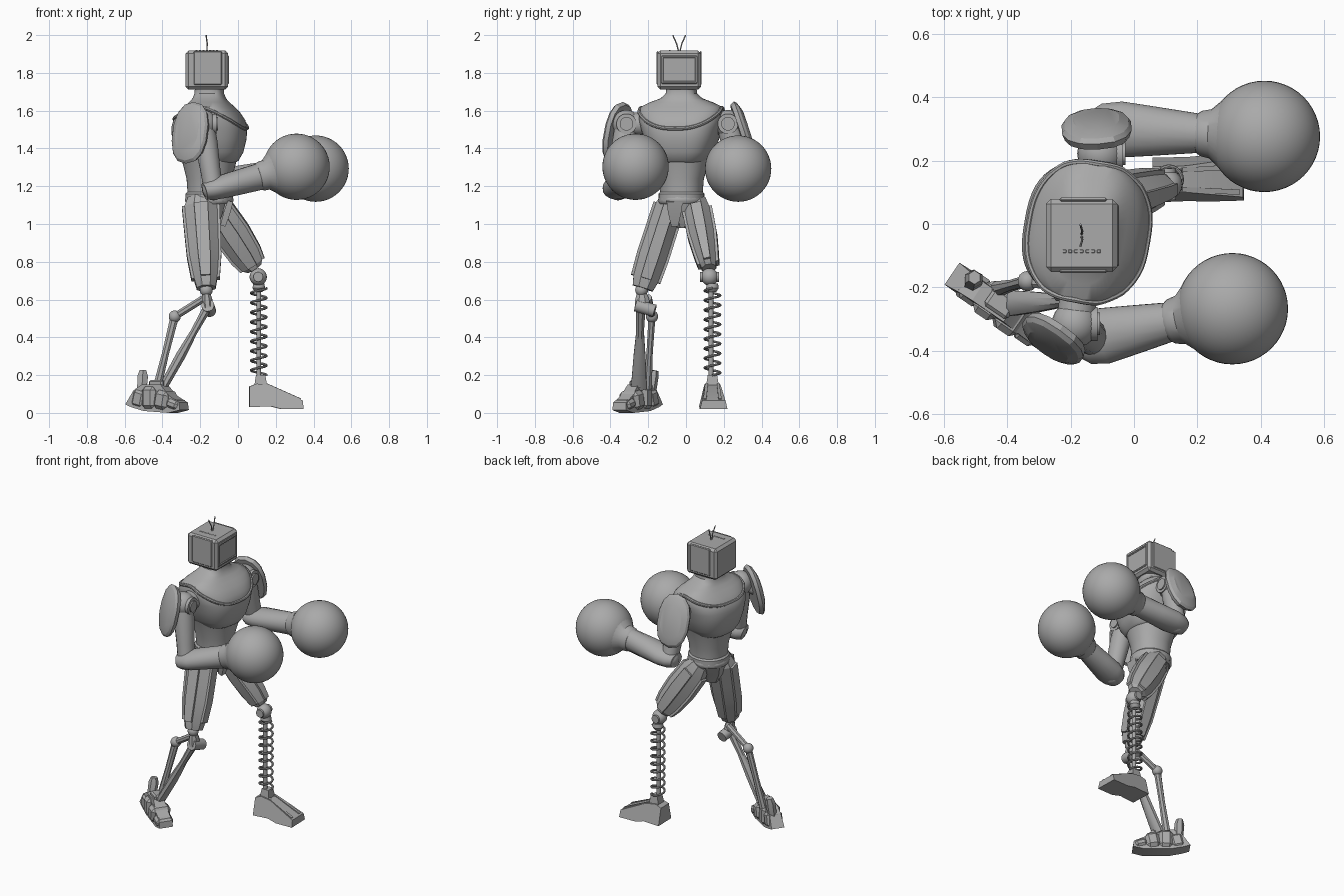
import bpy, bmesh, math
from mathutils import Vector as V, Matrix

if "Cube" in bpy.data.objects:
    bpy.data.objects.remove(bpy.data.objects["Cube"])

grey = bpy.data.materials.new("plain grey")
grey.use_nodes = True
tone = (0.4, 0.4, 0.4, 1)
grey.diffuse_color = tone
grey.node_tree.nodes["Principled BSDF"].inputs["Base Color"].default_value = tone


def finish(ob, angle=35):
    ob.data.materials.append(grey)
    bpy.ops.object.select_all(action='DESELECT')
    ob.select_set(True)
    bpy.context.view_layer.objects.active = ob
    if ob.type == 'CURVE':
        bpy.ops.object.convert(target='MESH')
    bpy.ops.object.shade_smooth_by_angle(angle=math.radians(angle))


def from_bmesh(name, bm, angle=35):
    bmesh.ops.recalc_face_normals(bm, faces=bm.faces[:])
    me = bpy.data.meshes.new(name)
    bm.to_mesh(me)
    bm.free()
    ob = bpy.data.objects.new(name, me)
    bpy.context.collection.objects.link(ob)
    finish(ob, angle)


def squared(a, k):
    """Unit circle point, squared off when k is below 1."""
    c, s = math.cos(a), math.sin(a)
    return math.copysign(abs(c) ** k, c), math.copysign(abs(s) ** k, s)


def loft(name, rings, n=32, angle=35, k=1):
    """Skin rings of (centre, x vector, y vector)."""
    bm = bmesh.new()
    loops = []
    for c, x, y in rings:
        pts = [squared(2 * math.pi * (i + 0.5) / n, k) for i in range(n)]
        loops.append([bm.verts.new(c + x * p + y * q) for p, q in pts])
    for lo, hi in zip(loops, loops[1:]):
        for i in range(n):
            j = (i + 1) % n
            bm.faces.new((lo[i], lo[j], hi[j], hi[i]))
    bm.faces.new(loops[0][::-1])
    bm.faces.new(loops[-1])
    from_bmesh(name, bm, angle)


def frame(a, b):
    d = (b - a).normalized()
    ref = V((0, 0, 1)) if abs(d.x) > 0.75 else V((1, 0, 0))
    x = (ref - d * ref.dot(d)).normalized()
    return d, x, d.cross(x)


def limb(name, a, b, sections, n=20, angle=35):
    """Sections are (fraction, x radius, y radius) from a to b."""
    a, b = V(a), V(b)
    d, x, y = frame(a, b)
    loft(name, [(a.lerp(b, t), x * p, y * q) for t, p, q in sections], n, angle)


def rod(name, a, b, r, n=12):
    limb(name, a, b, [(0, r, r), (1, r, r)], n)


def stack(name, c, sections, yaw=0, n=40, k=1):
    """Upright body of (z, x radius, y radius) sections."""
    m = Matrix.Rotation(yaw, 3, 'Z')
    loft(name, [(V((c[0], c[1], z)), m @ V((p, 0, 0)), m @ V((0, q, 0)))
                for z, p, q in sections], n, 35, k)


def ball(name, c, r, seg=20):
    bm = bmesh.new()
    bmesh.ops.create_uvsphere(bm, u_segments=seg, v_segments=seg // 2, radius=r)
    bm.transform(Matrix.Translation(c))
    from_bmesh(name, bm)


def box(name, c, size, yaw=0, tilt=0, bevel=0.006):
    bm = bmesh.new()
    bmesh.ops.create_cube(bm, size=1)
    bm.transform(Matrix.Diagonal((*size, 1)))
    bmesh.ops.bevel(bm, geom=bm.edges[:], offset=bevel, segments=1, affect='EDGES')
    bm.transform(Matrix.Translation(c) @ Matrix.Rotation(yaw, 4, 'Z') @ Matrix.Rotation(tilt, 4, 'Y'))
    from_bmesh(name, bm, 20)


def prism(name, profile, c, yaw, low, high):
    """Side profile (along, z) with half width easing from low to high over its height."""
    bm = bmesh.new()
    top = max(z for _, z in profile)
    sides = []
    for s in (-1, 1):
        sides.append([bm.verts.new((u, s * (low + (high - low) * z / top), z)) for u, z in profile])
    k = len(profile)
    bm.faces.new(sides[0])
    bm.faces.new(sides[1][::-1])
    for i in range(k):
        j = (i + 1) % k
        bm.faces.new((sides[0][i], sides[1][i], sides[1][j], sides[0][j]))
    bm.transform(Matrix.Translation(c) @ Matrix.Rotation(yaw, 4, 'Z'))
    from_bmesh(name, bm, 20)


def tube(name, pts, r, cyclic=False):
    cu = bpy.data.curves.new(name, 'CURVE')
    cu.dimensions = '3D'
    cu.bevel_depth, cu.bevel_resolution, cu.use_fill_caps = r, 2, True
    sp = cu.splines.new('POLY')
    sp.points.add(len(pts) - 1)
    for p, q in zip(sp.points, pts):
        p.co = (*q, 1)
    sp.use_cyclic_u = cyclic
    ob = bpy.data.objects.new(name, cu)
    bpy.context.collection.objects.link(ob)
    finish(ob)


# Torso
yaw, square = -0.17, 0.74
mid = V((-0.152, -0.024, 0))
turn = Matrix.Rotation(yaw, 3, 'Z')
stack("abdomen", mid, [(1.12, .125, .12), (1.16, .125, .12), (1.17, .115, .112), (1.24, .12, .118),
                       (1.36, .15, .155)], yaw, 40, .92)
chest = [(1.32, .13, .115), (1.335, .152, .138), (1.38, .177, .17), (1.45, .193, .195), (1.51, .196, .212),
         (1.55, .184, .222), (1.59, .155, .226), (1.62, .125, .215), (1.645, .1, .165), (1.665, .085, .11),
         (1.69, .077, .082), (1.72, .074, .078), (1.75, .083, .086)]
stack("chest", mid, chest, yaw, 48, square)


def chest_radii(z):
    for (z0, p0, q0), (z1, p1, q1) in zip(chest, chest[1:]):
        if z0 <= z <= z1:
            t = (z - z0) / (z1 - z0)
            return p0 + (p1 - p0) * t, q0 + (q1 - q0) * t


# Collar rim dips at the chest and back, following the chest surface
collar = []
for i in range(64):
    c, s = squared(i * math.pi / 32, square)
    z = 1.615 - (0.11 if c > 0 else 0.06) * c * c
    p, q = chest_radii(z)
    collar.append(mid + turn @ V((p * c, q * s, z)))
tube("collar_rim", collar, .01, True)

# Pelvis
stack("belt", mid, [(1.105, .12, .115), (1.12, .13, .125), (1.135, .13, .125), (1.15, .12, .115)], 0, 16)
stack("pelvis", (-.165, -.02), [(.98, .05, .03), (1.04, .085, .06), (1.12, .11, .11)], 0, 8)
limb("crotch_plate", (-.04, -.06, 1.12), (-.08, -.06, .99), [(0, .02, .06), (.4, .025, .05), (1, .02, .025)], 4)

# Head: beveled set with raised side panels and a framed screen
head = V((-.165, -.036, 1.815))
box("head", head, (.225, .23, .208), bevel=.016)
for s in (-1, 1):
    box("side_panel", head + V((.005, s * .113, .01)), (.15, .012, .18), bevel=.005)
    box("screen_rail", head + V((.112, 0, s * .068 + .002)), (.012, .19, .014), bevel=.004)
    box("screen_post", head + V((.112, s * .09, .002)), (.012, .014, .14), bevel=.004)
    tube("antenna", [head + V((0, s * .004, .1)), head + V((.002, s * .014, .14)),
                     head + V((-.004, s * .034, .185))], .0035)
for i in range(7):
    box("vent", head + V(((i - 3) * .018, -.05, .103)), (.011, .01, .006), bevel=.001)

# Arms: shoulder, elbow, glove, pad centre, pad normal
arms = {
    "right": [(-.185, -.315, 1.53), (-.13, -.36, 1.185), (.31, -.267, 1.303), (-.255, -.365, 1.483), (-.56, -.8, .22)],
    "left": [(-.105, .222, 1.53), (-.09, .3, 1.235), (.411, .276, 1.293), (-.118, .303, 1.49), (-.05, .93, .3)],
}
for side, ends in arms.items():
    sh, el, gl, pad, nrm = (V(p) for p in ends)
    ball(side + "_shoulder_ball", sh, .074, 24)
    rod(side + "_shoulder_axle", sh.lerp(mid + V((0, 0, 1.53)), .35), sh, .06, 20)
    rod(side + "_shoulder_ring", sh, sh + V((.07, 0, 0)), .054, 20)
    rod(side + "_shoulder_disc", sh, sh + V((.078, 0, 0)), .036, 20)
    limb(side + "_upper_arm", sh, el, [(0, .06, .06), (.3, .062, .064), (.7, .054, .058), (1, .052, .056)], 16)
    ball(side + "_elbow", el, .06)
    d = (gl - el).normalized()
    cuff = gl - d * .2
    limb(side + "_forearm", el - d * .05, cuff,
         [(0, .045, .055), (.1, .054, .08), (.28, .062, .09), (.6, .067, .078), (1, .072, .062)], 16)
    limb(side + "_glove_cuff", cuff - d * .012, gl - d * .13,
         [(0, .07, .064), (.15, .078, .072), (.5, .08, .078), (1, .115, .115)], 28)
    ball(side + "_glove", gl, .1755, 48)
    n = nrm.normalized()
    up = (V((0, 0, 1)) - n * n.z).normalized()
    x = n.cross(up)
    layers = ((-.022, .93), (0, 1), (.014, .92), (.03, .66))
    loft(side + "_shoulder_pad", [(pad + n * h, x * .112 * s, up * .167 * s) for h, s in layers], 14, 25, .84)
    rod(side + "_pad_mount", sh, pad, .035)


# Thighs with raised armour plates on four sides
def thigh(name, a, b, secs):
    limb(name, a, b, secs, 8, 15)
    a, b = V(a), V(b)
    d, x, y = frame(a, b)
    for k in range(4):
        out, across = ((x, y), (y, x))[k % 2]
        side = 1 if k < 2 else -1
        rings = []
        for t, p, q in secs[1:-1]:
            r, w = ((p, q), (q, p))[k % 2]
            rings.append((a.lerp(b, t) + out * side * r * .9, out * .022, across * w * .55))
        loft(name + "_plate", rings, 4, 15)


thigh("right_thigh", (-.2, -.075, 1.14), (-.168, -.229, .66),
      [(0, .07, .06), (.1, .094, .078), (.4, .089, .079), (.65, .084, .08), (.9, .066, .073), (1, .054, .06)])
thigh("left_thigh", (-.145, .05, 1.12), (.088, .122, .765),
      [(0, .06, .06), (.15, .085, .072), (.5, .092, .07), (.8, .082, .056), (.95, .066, .046), (1, .045, .04)])

# Left shin: knee ball, central rod, coil spring and wedge foot
foot = V((.11, .14, 0))
ball("left_knee", (.107, .125, .72), .046)
rod("left_knee_pin", (.107, .075, .72), (.107, .175, .72), .026, 14)
rod("spring_rod", foot + V((0, -.008, .18)), foot + V((0, -.008, .7)), .013)
stack("spring_cap", foot, [(.64, .02, .02), (.66, .034, .034), (.685, .03, .03)], 0, 16)
steps, coils = 220, 9
spin = 2 * math.pi * coils / steps
tube("coil_spring", [foot + V((.041 * math.cos(i * spin), .041 * math.sin(i * spin), .2 + .46 * i / steps))
                     for i in range(steps + 1)], .0065)
stack("left_ankle", foot + V((.01, 0, 0)), [(.13, .05, .05), (.17, .042, .042), (.2, .035, .035)], 0, 4)
prism("left_foot", [(-.05, .03), (-.05, .14), (-.01, .155), (.06, .145), (.232, .065), (.235, .02), (.12, .02),
                    (.06, .035)], foot, .03, .078, .04)
for s in (-1, 1):
    limb("left_foot_rib", foot + V((.04, s * .03, .15)), foot + V((.22, s * .04, .07)),
         [(0, .01, .01), (1, .01, .012)], 4)

# Right shin: hinge, main bar and jointed rear strut
ball("right_knee", (-.168, -.235, .65), .034)
limb("knee_link", (-.168, -.235, .64), (-.16, -.23, .56), [(0, .02, .025), (.5, .03, .04), (1, .03, .045)], 8)
rod("knee_hinge", (-.16, -.265, .57), (-.15, -.165, .54), .034, 16)
limb("shin_bar", (-.16, -.24, .56), (-.4, -.25, .13),
     [(0, .025, .028), (.3, .02, .022), (.6, .028, .034), (1, .024, .045)], 8)
rod("strut_upper", (-.175, -.2, .61), (-.335, -.18, .51), .02, 8)
ball("strut_joint", (-.335, -.18, .51), .033, 14)
limb("strut_lower", (-.335, -.18, .51), (-.43, -.205, .13), [(0, .024, .02), (.5, .02, .018), (1, .024, .026)], 8)

# Right foot: overlapping boot segments turned outward
base, fy = V((-.425, -.258, 0)), -.6
aim = Matrix.Rotation(fy, 3, 'Z')
prism("right_foot", [(-.14, .03), (-.18, .045), (-.13, .12), (-.08, .15), (.04, .15), (.1, .09), (.165, .055),
                     (.17, .015), (.1, 0), (-.06, .01)], base, fy, .045, .034)
segments = [(-.1, .075, .1, .1, .25), (-.03, .08, .12, .12, 0), (.05, .068, .125, .1, .2), (.12, .045, .11, .06, .3)]
for u, z, wide, high, tilt in segments:
    box("boot_segment", base + aim @ V((u, 0, z)), (.085, wide, high), fy, tilt, .02)
limb("heel_spur", base + aim @ V((-.11, .01, .1)), base + aim @ V((-.115, .03, .225)),
     [(0, .028, .028), (.75, .032, .028), (1, .02, .022)], 6)
box("ankle_block", base + aim @ V((0, .01, .15)), (.09, .07, .05), fy, 0, .01)
